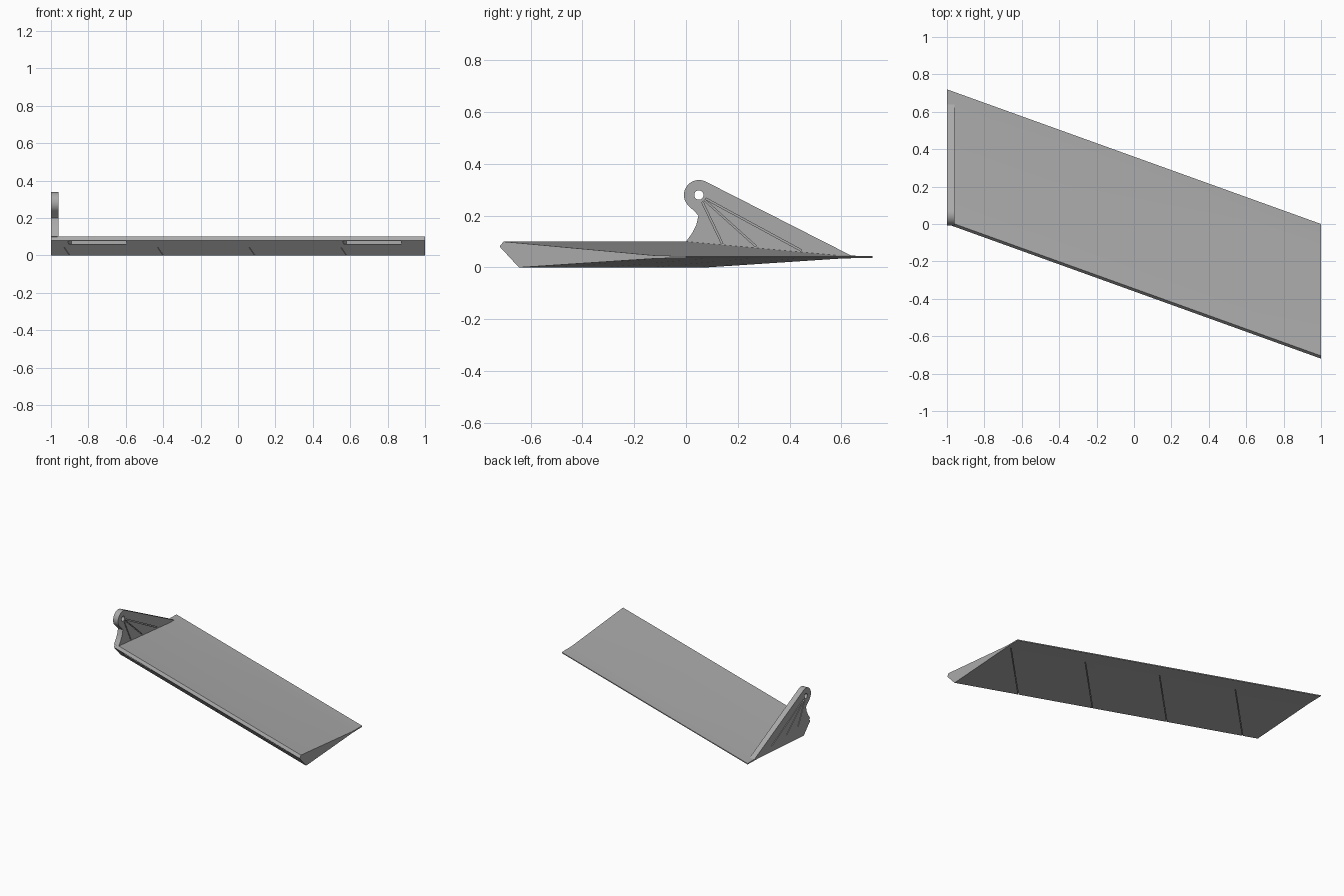
import bpy, bmesh, math
from mathutils import Matrix, Vector

if "Cube" in bpy.data.objects:
    bpy.data.objects.remove(bpy.data.objects["Cube"])

grey = bpy.data.materials.new("plain_grey")
grey.diffuse_color = (0.4, 0.4, 0.4, 1)
grey.use_nodes = True
grey.node_tree.nodes["Principled BSDF"].inputs["Base Color"].default_value = grey.diffuse_color

SWEEP = 0.36  # y shift per unit of x


def loft(name, profile, x0, x1, shift=0.0):
    """Extrude a (y, z) profile from x0 to x1, shifting it in y at x0."""
    bm = bmesh.new()
    a = [bm.verts.new((x1, y, z)) for y, z in profile]
    b = [bm.verts.new((x0, y + shift, z)) for y, z in profile]
    bm.faces.new(a)
    bm.faces.new(b[::-1])
    n = len(profile)
    for i in range(n):
        bm.faces.new((a[i], b[i], b[(i + 1) % n], a[(i + 1) % n]))
    bmesh.ops.recalc_face_normals(bm, faces=bm.faces)
    return finish(name, bm)


def finish(name, bm):
    me = bpy.data.meshes.new(name)
    bm.to_mesh(me)
    bm.free()
    me.materials.append(grey)
    ob = bpy.data.objects.new(name, me)
    bpy.context.collection.objects.link(ob)
    return ob


def box(size, centre, axis="Z", angle=0.0):
    bm = bmesh.new()
    m = (Matrix.Translation(centre) @ Matrix.Rotation(angle, 4, axis)
         @ Matrix.Diagonal((*size, 1)))
    bmesh.ops.create_cube(bm, size=1, matrix=m)
    return finish("cutter", bm)


def cut(ob, cutters):
    bpy.context.view_layer.objects.active = ob
    for c in cutters:
        mod = ob.modifiers.new("cut", "BOOLEAN")
        mod.operation, mod.solver, mod.object = "DIFFERENCE", "EXACT", c
        bpy.ops.object.modifier_apply(modifier=mod.name)
        bpy.data.objects.remove(c)


# Swept panel with a bevelled nose and a thin trailing tab
section = [(-0.72, 0.081), (-0.705, 0.1), (-0.115, 0.046), (0, 0.0445),
           (0, 0.0375), (-0.115, 0.035), (-0.645, 0)]
panel = loft("swept_panel", section, -1, 1, 2 * SWEEP)

cutters = []
# Diagonal slits on the underside
for x in (-0.90, -0.40, 0.09, 0.58):
    y = -SWEEP * x - 0.285
    mid, length = 0.165, 0.45 * math.sqrt(2)
    cutters.append(box((length, 0.004, 0.063), (x + mid, y + mid, 0.0115),
                       "Z", math.pi / 4))
# Hinge pockets along the nose
for x in (-0.75, 0.72):
    y = -SWEEP * x - 0.36
    cutters.append(box((0.33, 0.09, 0.016), (x, y + 0.02, 0.069),
                       "Z", -math.atan(SWEEP)))
cut(panel, cutters)

# Horn: rounded lug, straight back slope, curved front foot
cy, cz, r = 0.05, 0.28, 0.058
arc = [(cy + r * math.cos(t), cz + r * math.sin(t))
       for t in (math.radians(225 - i * 162 / 20) for i in range(21))]
front = [(0, 0.1), (0.022, 0.13), (0.04, 0.165), (0.048, 0.2), (0.035, 0.215)]
horn = loft("horn", front + arc + [(0.64, 0.045), (0.59, 0.046)], -1, -0.96)

# Pin hole and bracing grooves on both sides of the horn
bm = bmesh.new()
bmesh.ops.create_cone(bm, cap_ends=True, segments=24, radius1=0.018,
                      radius2=0.018, depth=0.2,
                      matrix=Matrix.Translation((-0.98, cy, cz))
                      @ Matrix.Rotation(math.pi / 2, 4, "Y"))
cutters = [finish("cutter", bm)]
for ey, ez in ((0.14, 0.092), (0.27, 0.082), (0.445, 0.066)):
    d = Vector((ey - cy, ez - cz))
    a, e = Vector((cy, cz)) + d.normalized() * 0.03, Vector((ey, ez))
    c = (a + e) / 2
    for x in (-1, -0.96):
        cutters.append(box((0.012, (e - a).length, 0.006), (x, c.x, c.y),
                           "X", math.atan2(d.y, d.x)))
cut(horn, cutters)

# Smooth the round parts, keep the edges sharp
for ob in (panel, horn):
    bpy.ops.object.select_all(action="DESELECT")
    ob.select_set(True)
    bpy.context.view_layer.objects.active = ob
    bpy.ops.object.shade_smooth_by_angle(angle=math.radians(25))
